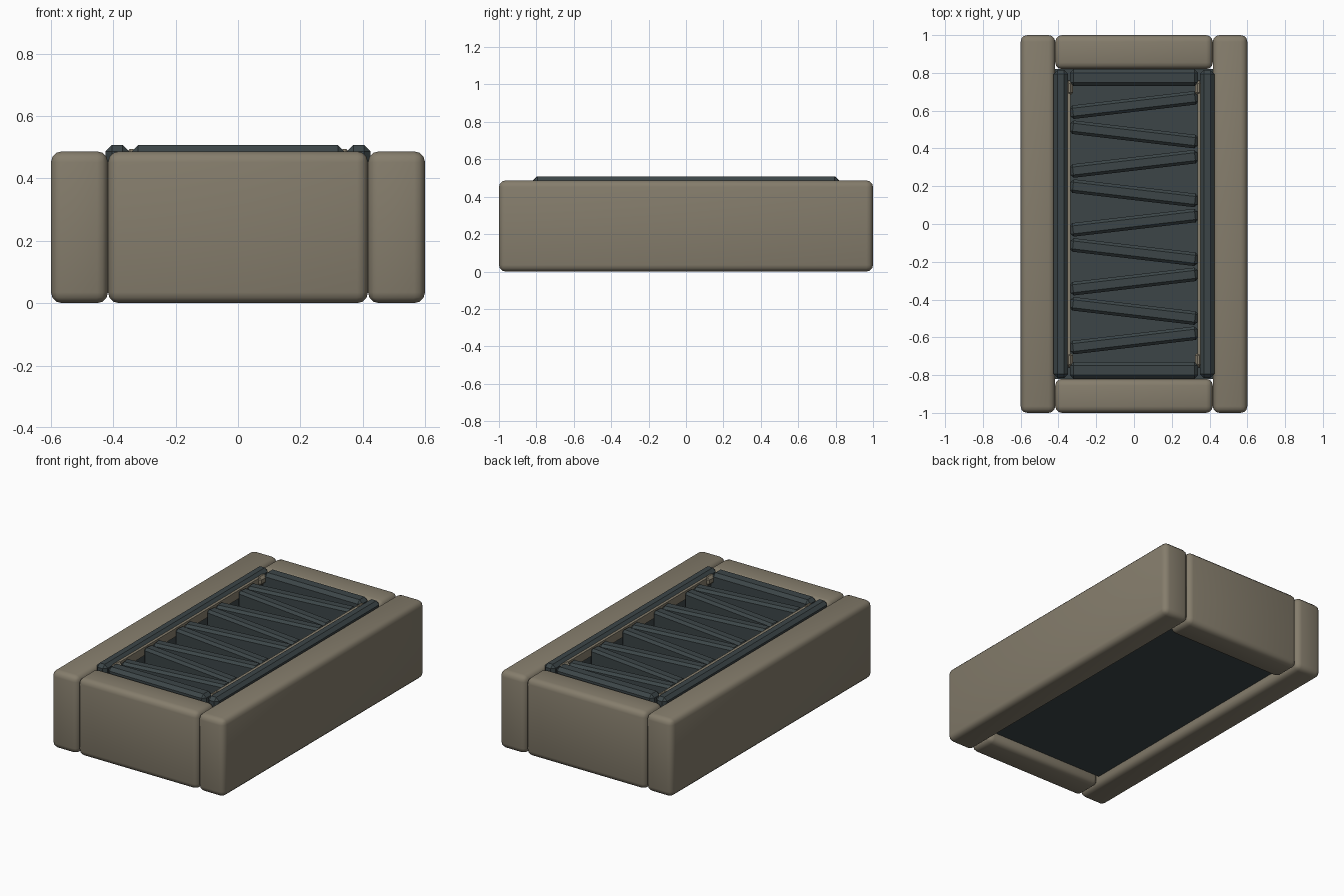
import bpy
import bmesh
import math
from mathutils import Matrix

cube = bpy.data.objects.get("Cube")
if cube:
    bpy.data.objects.remove(cube, do_unlink=True)


def make_material(name, rgb):
    mat = bpy.data.materials.new(name)
    mat.use_nodes = True
    color = (*rgb, 1)
    mat.diffuse_color = color
    bsdf = mat.node_tree.nodes["Principled BSDF"]
    bsdf.inputs["Base Color"].default_value = color
    bsdf.inputs["Roughness"].default_value = 0.8
    return mat


STONE = make_material("warm grey stone", (0.235, 0.205, 0.150))
METAL = make_material("dark slate metal", (0.045, 0.060, 0.064))


def block(name, x, y, z, mat, bevel=0, segments=1, turn=0):
    """Box from (min, max) ranges, optionally bevelled and turned about z."""
    size = [b - a for a, b in (x, y, z)]
    center = [(a + b) / 2 for a, b in (x, y, z)]
    bm = bmesh.new()
    bmesh.ops.create_cube(bm, size=1)
    bmesh.ops.scale(bm, vec=size, verts=bm.verts)
    if bevel:
        bmesh.ops.bevel(bm, geom=bm.edges[:], offset=bevel, segments=segments,
                        profile=0.5, affect='EDGES')
    bm.transform(Matrix.Translation(center) @ Matrix.Rotation(turn, 4, 'Z'))
    mesh = bpy.data.meshes.new(name)
    bm.to_mesh(mesh)
    bm.free()
    mesh.materials.append(mat)
    obj = bpy.data.objects.new(name, mesh)
    bpy.context.collection.objects.link(obj)
    if segments > 1:
        bpy.context.view_layer.objects.active = obj
        bpy.ops.object.select_all(action='DESELECT')
        obj.select_set(True)
        bpy.ops.object.shade_smooth_by_angle(angle=math.radians(40))
    return obj


def span(sign, a, b):
    """Range a..b, mirrored when sign is negative."""
    return (a, b) if sign > 0 else (-b, -a)


for s, side, end in ((1, "left", "back"), (-1, "right", "front")):
    # Stone surround
    block(side + "_curb", span(s, 0.417, 0.6), (-1, 1), (0, 0.487), STONE, 0.035, 3)
    block(end + "_curb", (-0.417, 0.417), span(s, 0.82, 1), (0, 0.487), STONE, 0.035, 3)
    # Metal grate frame
    block(side + "_rail", span(s, 0.35, 0.425), (-0.815, 0.815), (0.40, 0.507), METAL, 0.02)
    block(end + "_rail", (-0.34, 0.34), span(s, 0.73, 0.82), (0.40, 0.507), METAL, 0.02)
    # Trough walls below the frame
    block(side + "_wall", span(s, 0.34, 0.42), (-0.82, 0.82), (0.06, 0.45), METAL)
    block(end + "_wall", (-0.34, 0.34), span(s, 0.735, 0.82), (0.06, 0.45), METAL)
    # Pale liner strips and corner studs
    block(side + "_liner", span(s, 0.335, 0.352), (-0.74, 0.74), (0.44, 0.492), STONE)
    for t, where in ((1, "back"), (-1, "front")):
        block(f"{side}_{where}_stud", span(s, 0.322, 0.362), span(t, 0.68, 0.76),
              (0.44, 0.495), STONE, 0.015)

# Trough floor
block("trough_floor", (-0.42, 0.42), (-0.82, 0.82), (0.06, 0.10), METAL)

# Zigzag grate bars
half, pitch, rise = 0.34, 0.3115, 0.08
angle = math.atan2(rise, 2 * half)
for i in range(9):
    y = 0.63 - i * pitch / 2
    block(f"grate_bar_{i + 1}", (-half, half), (y - 0.036, y + 0.036), (0.30, 0.49),
          METAL, 0.015, 1, angle if i % 2 == 0 else -angle)
